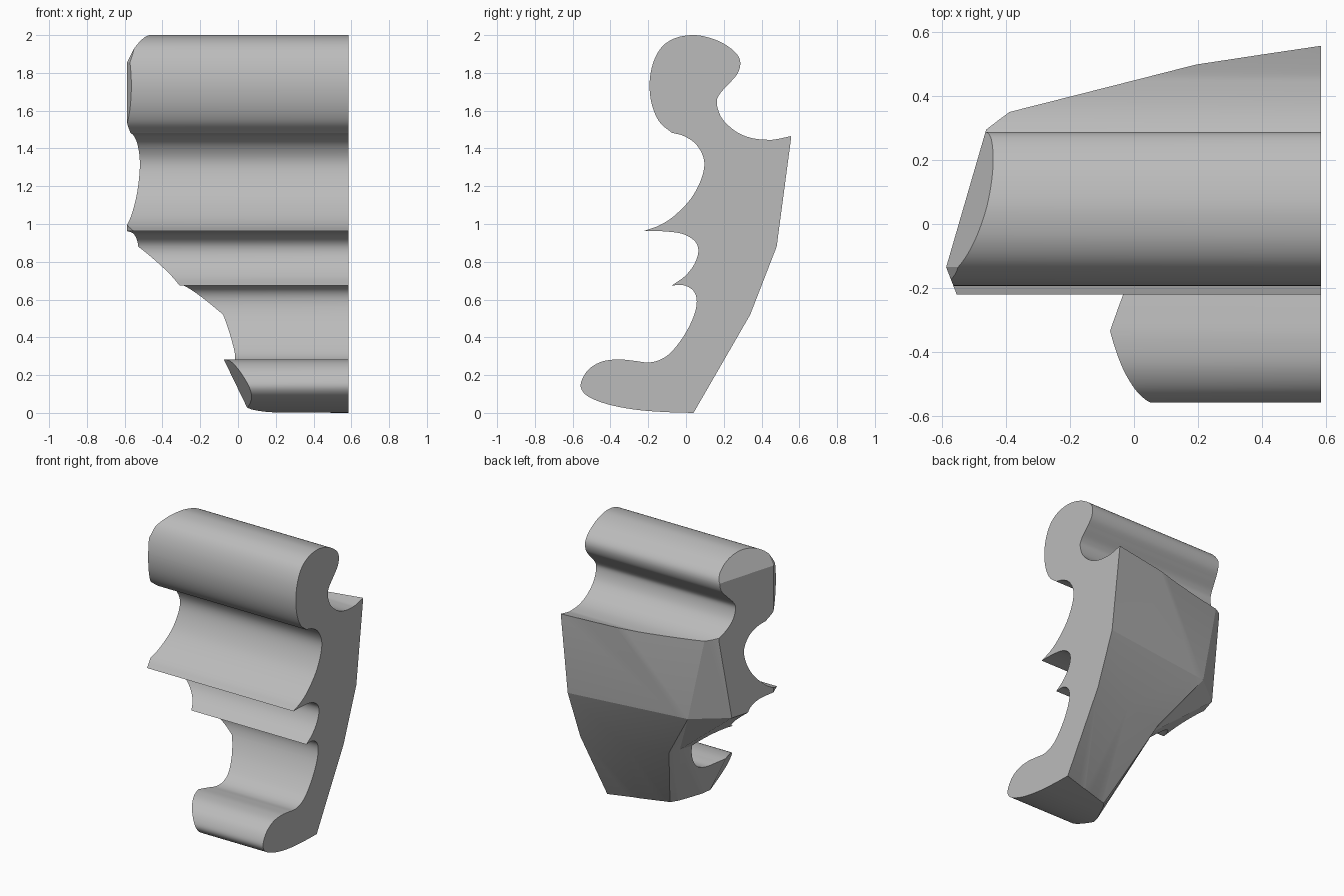
import bpy
import bmesh
from mathutils import Vector

old = bpy.data.objects.get("Cube")
if old:
    bpy.data.objects.remove(old, do_unlink=True)


def make_material(name, colour):
    mat = bpy.data.materials.new(name)
    mat.use_nodes = True
    mat.diffuse_color = colour
    mat.node_tree.nodes["Principled BSDF"].inputs["Base Color"].default_value = colour
    return mat


def smooth_run(points, steps=7):
    """Rounded path through the points, without the last one."""
    pts = [Vector(p) for p in points]
    pts = [2 * pts[0] - pts[1]] + pts + [2 * pts[-1] - pts[-2]]
    path = []
    for a, b, c, d in zip(pts, pts[1:], pts[2:], pts[3:]):
        for i in range(steps):
            t = i / steps
            path.append(b + (c - a) * t / 2
                        + (a * 2 - b * 5 + c * 4 - d) * t * t / 2
                        + (b * 3 - a - c * 3 + d) * t ** 3 / 2)
    return path


def make_object(name, bm, mat):
    bmesh.ops.recalc_face_normals(bm, faces=bm.faces)
    mesh = bpy.data.meshes.new(name)
    bm.to_mesh(mesh)
    bm.free()
    mesh.materials.append(mat)
    obj = bpy.data.objects.new(name, mesh)
    bpy.context.collection.objects.link(obj)
    return obj


# Moulding profile as (y, z), each run ending at a sharp corner
hook = [(.7, 1.5), (.5, 1.453), (.43, 1.446), (.34, 1.457), (.26, 1.493),
        (.19, 1.56), (.163, 1.64), (.18, 1.69), (.23, 1.745), (.275, 1.8),
        (.287, 1.86), (.26, 1.91), (.19, 1.96), (.11, 1.99), (.03, 2),
        (-.06, 1.983), (-.13, 1.935), (-.175, 1.85), (-.193, 1.74),
        (-.18, 1.63), (-.14, 1.54), (-.075, 1.483)]
upper_cove = [(-.075, 1.483), (-.01, 1.465), (.055, 1.42), (.095, 1.34),
              (.085, 1.25), (.03, 1.14), (-.06, 1.045), (-.14, .993), (-.22, .964)]
middle_cove = [(-.22, .964), (-.1, .96), (-.01, .945), (.05, .905),
               (.065, .85), (.04, .78), (-.01, .72), (-.075, .675)]
foot = [(-.075, .675), (-.01, .675), (.04, .645), (.057, .59), (.04, .51),
        (-.01, .41), (-.08, .32), (-.14, .28), (-.2, .267), (-.27, .275),
        (-.36, .283), (-.45, .27), (-.52, .225), (-.557, .155), (-.54, .105),
        (-.48, .068), (-.38, .037), (-.25, .015), (-.1, .004), (.04, 0)]
profile = [p for run in (hook, upper_cove, middle_cove, foot) for p in smooth_run(run)]
profile += [Vector((.04, 0)), Vector((.7, 0))]

stone = make_material("grey stone", (.5, .5, .5, 1))

# Moulding extruded along x
bm = bmesh.new()
face = bm.faces.new([bm.verts.new((-.9, p.x, p.y)) for p in profile])
swept = bmesh.ops.extrude_face_region(bm, geom=[face])
bmesh.ops.translate(bm, vec=(1.8, 0, 0),
                    verts=[v for v in swept["geom"] if isinstance(v, bmesh.types.BMVert)])
moulding = make_object("moulding_fragment", bm, stone)

# Broken outline: rings of (x, y) from back right round the left to front right
END = .585
rings = [
    (2.05, [(END, .557), (.2, .5), (-.3, .35), (-.365, .295), (-.49, -.135), (-.4, -.36), (END, -.8)]),
    (1.855, [(END, .557), (.2, .5), (-.39, .35), (-.462, .295), (-.587, -.135), (-.5, -.36), (END, -.8)]),
    (1.46, [(END, .557), (.2, .5), (-.39, .35), (-.462, .295), (-.587, -.135), (-.5, -.36), (END, -.8)]),
    (.88, [(END, .48), (-.2, .374), (-.27, .365), (-.49, .19), (-.587, -.135), (-.5, -.36), (END, -.8)]),
    (.52, [(END, .34), (.28, .279), (-.02, .218), (-.05, .14), (-.19, -.33), (-.06, -.7), (END, -.8)]),
    (-.05, [(END, .011), (.394, -.051), (.203, -.113), (.165, -.17), (.086, -.34), (.19, -.7), (END, -.8)]),
]
bm = bmesh.new()
loops = [[bm.verts.new((x, y, z)) for x, y in ring] for z, ring in rings]
bm.faces.new(loops[0])
bm.faces.new(loops[-1])
for high, low in zip(loops, loops[1:]):
    for i in range(len(high)):
        j = (i + 1) % len(high)
        if j == 0:
            bm.faces.new((high[i], high[j], low[j], low[i]))
        else:
            bm.faces.new((high[i], high[j], low[j]))
            bm.faces.new((high[i], low[j], low[i]))
cutter = make_object("break_cutter", bm, stone)
cutter.hide_render = True

# Keep only the broken piece of the moulding
cut = moulding.modifiers.new("break", 'BOOLEAN')
cut.operation = 'INTERSECT'
cut.solver = 'EXACT'
cut.object = cutter
bpy.context.view_layer.objects.active = moulding
moulding.select_set(True)
bpy.ops.object.modifier_apply(modifier=cut.name)
bpy.data.objects.remove(cutter, do_unlink=True)
bpy.ops.object.shade_smooth_by_angle(angle=.22)
